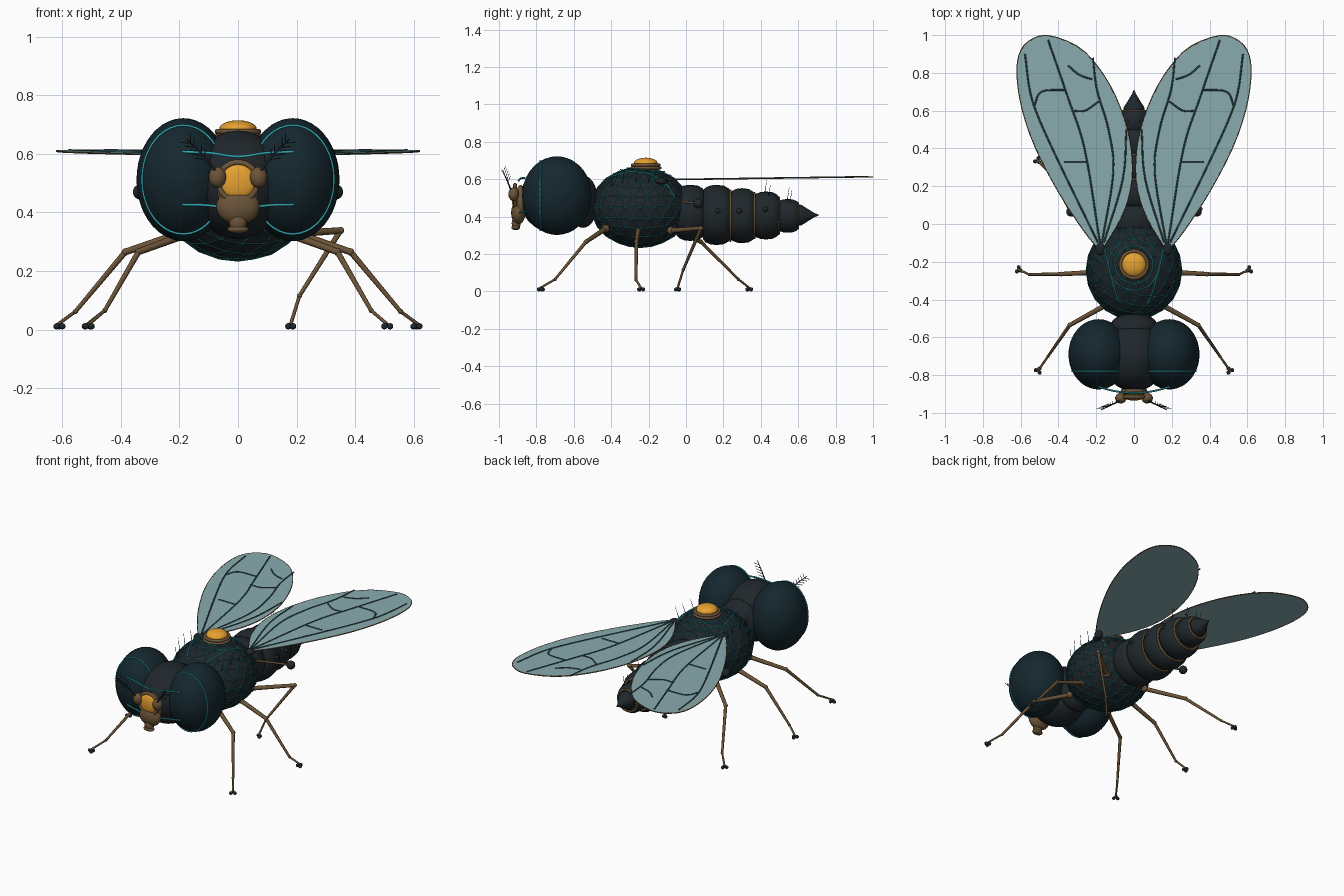
import bpy, bmesh, math
from mathutils import Vector, Matrix

if "Cube" in bpy.data.objects:
    bpy.data.objects.remove(bpy.data.objects["Cube"])


def material(name, r, g, b):
    m = bpy.data.materials.new(name)
    m.diffuse_color = (r, g, b, 1)
    m.use_nodes = True
    m.node_tree.nodes["Principled BSDF"].inputs["Base Color"].default_value = m.diffuse_color
    return m


SHELL = material("dark_shell", .014, .02, .024)
EYE = material("eye_teal", .007, .02, .027)
TEAL = material("bright_teal", .03, .4, .45)
NET = material("net_teal", .02, .22, .25)
GOLD = material("gold", .8, .36, .03)
BRONZE = material("bronze", .15, .09, .04)
WING = material("wing_film", .25, .41, .43)
VEIN = material("vein", .03, .09, .1)
SIDES = ((1, "right"), (-1, "left"))


def finish(name, bm, mat, smooth=True):
    me = bpy.data.meshes.new(name)
    bmesh.ops.recalc_face_normals(bm, faces=bm.faces[:])
    bm.to_mesh(me)
    bm.free()
    me.polygons.foreach_set("use_smooth", [smooth] * len(me.polygons))
    me.materials.append(mat)
    ob = bpy.data.objects.new(name, me)
    bpy.context.collection.objects.link(ob)
    return ob


def balls(name, items, mat, ico=0, smooth=True):
    """Ellipsoids given as (centre, radii) joined in one object."""
    bm = bmesh.new()
    for c, r in items:
        r = (r, r, r) if isinstance(r, (int, float)) else r
        m = Matrix.Translation(c) @ Matrix.Diagonal((*r, 1))
        if ico:
            bmesh.ops.create_icosphere(bm, subdivisions=ico, radius=1, matrix=m)
        else:
            bmesh.ops.create_uvsphere(bm, u_segments=24, v_segments=14, radius=1, matrix=m)
    return finish(name, bm, mat, smooth)


def tubes(name, paths, r, mat, closed=False, taper=1.0, res=1):
    """Round tubes along polylines; taper is the end radius factor."""
    cu = bpy.data.curves.new(name, 'CURVE')
    cu.dimensions = '3D'
    cu.bevel_depth = r
    cu.bevel_resolution = res
    cu.use_fill_caps = True
    for pts in paths:
        sp = cu.splines.new('POLY')
        sp.points.add(len(pts) - 1)
        for i, p in enumerate(pts):
            sp.points[i].co = (*p, 1)
            sp.points[i].radius = 1 + (taper - 1) * i / (len(pts) - 1)
        sp.use_cyclic_u = closed
    cu.materials.append(mat)
    ob = bpy.data.objects.new(name, cu)
    bpy.context.collection.objects.link(ob)
    bpy.ops.object.select_all(action='DESELECT')
    ob.select_set(True)
    bpy.context.view_layer.objects.active = ob
    bpy.ops.object.convert(target='MESH')


def loop(c, a, b, axis, n=40):
    """Closed ellipse of points, flat across the y or z axis."""
    out = []
    for i in range(n):
        t = 2 * math.pi * i / n
        u, v = a * math.cos(t), b * math.sin(t)
        out.append(Vector(c) + Vector((u, 0, v) if axis == 'y' else (u, v, 0)))
    return out


def smooth_path(pts, n=6):
    """Catmull-Rom resampling of a short path."""
    p = [Vector(q) for q in pts]
    p = [2 * p[0] - p[1]] + p + [2 * p[-1] - p[-2]]
    out = []
    for i in range(1, len(p) - 2):
        a, b, c, d = p[i - 1:i + 3]
        for k in range(n):
            t = k / n
            out.append(.5 * (2 * b + (c - a) * t + (2 * a - 5 * b + 4 * c - d) * t * t
                             + (3 * b - a - 3 * c + d) * t ** 3))
    return out + [p[-2]]


def back_z(x, y):
    """Height of the thorax surface."""
    return .45 + .215 * math.sqrt(max(0, 1 - (x / .253) ** 2 - ((y + .245) / .262) ** 2))


# thorax with its triangular net
TC, TR = (0, -.245, .45), (.253, .262, .215)
balls("thorax", [(TC, TR)], SHELL, 3, False)
net = balls("thorax_net", [(TC, [r + .001 for r in TR])], NET, 3, False)
w = net.modifiers.new("wire", 'WIREFRAME')
w.thickness = .004
w.offset = 0

# thorax stripes, rings and gem
tubes("thorax_stripes", [[(x, y, back_z(x, y) + .004) for x, y in
      [(s * (.07 + .1 * (k / 12) ** .7), -.42 + .36 * k / 12) for k in range(13)]]
      for s, _ in SIDES], .004, TEAL)
tubes("thorax_ring", [[(p.x, p.y, back_z(p.x, p.y) + .004)
      for p in loop((0, -.215, 0), r, r, 'z')] for r in (.1, .135)], .003, TEAL, True)
balls("gem_base", [((0, -.215, .66), (.085, .085, .018))], BRONZE)
tubes("gem_collar", [loop((0, -.215, .676), .071, .071, 'z')], .009, BRONZE, True, res=2)
balls("gem", [((0, -.215, .685), (.064, .064, .03))], GOLD)

# head and eyes
balls("head", [((0, -.695, .495), (.17, .193, .185)), ((0, -.55, .48), (.13, .08, .14))], SHELL)
for s, side in SIDES:
    balls(side + "_eye", [((s * .187, -.69, .512), (.16, .186, .21))], EYE, 4, False)
    tubes(side + "_eye_ring", [loop((s * .187, -.78, .512), .141, .186, 'y')], .004, TEAL, True)
tubes("brow_lines", [smooth_path([(-.19, -.862, z), (-.1, -.885, z - .003), (0, -.895, z - .016),
      (.1, -.885, z - .003), (.19, -.862, z)]) for z in (.607, .427)], .005, TEAL)

# face plate, gold disc and mouth
balls("face", [((0, -.885, .47), (.07, .03, .1)), ((0, -.897, .42), (.074, .038, .062))], BRONZE)
tubes("face_ring", [loop((0, -.914, .505), .066, .066, 'y')], .01, BRONZE, True, res=2)
balls("face_gem", [((0, -.915, .505), (.06, .018, .06))], GOLD)
balls("mouth", [((0, -.908, .365), (.03, .024, .035)), ((0, -.91, .342), (.036, .024, .014))], BRONZE)

# feathered antennae
for s, side in SIDES:
    balls(side + "_antenna_base", [((s * .07, -.922, .52), (.03, .028, .036))], BRONZE)
    a, b = Vector((s * .075, -.935, .54)), Vector((s * .175, -.985, .65))
    tubes(side + "_antenna", [[a, (a + b) / 2 + Vector((0, 0, .008)), b]], .005, SHELL, taper=.4)
    hairs = []
    for k in range(3, 8):
        q = a.lerp(b, k / 8)
        hairs += [[q, q + Vector((s * .035, 0, .004))], [q, q + Vector((0, .015, .035))]]
    tubes(side + "_antenna_hairs", hairs, .0016, SHELL)

# abdomen: bulging segments from (start, end, radius, height)
SEGS = [(-.05, .1, .15, .42), (.09, .24, .161, .409), (.235, .368, .147, .405),
        (.362, .497, .128, .406), (.49, .6, .09, .404)]
SHAPE = [(0, 0), (0, .8), (.1, .91), (.28, .98), (.5, 1), (.75, .97), (.92, .88), (1, .78), (1, 0)]
TAIL = [(0, 0), (0, 1), (.25, .95), (.5, .6), (.8, .2), (1, .01)]


def segment(name, y0, y1, r, z, shape):
    bm = bmesh.new()
    rings = []
    for t, k in shape:
        rings.append([bm.verts.new(p) for p in loop((0, y0 + (y1 - y0) * t, z),
                                                    max(r * k, 1e-4), max(r * k, 1e-4), 'y', 28)])
    for a, b in zip(rings, rings[1:]):
        for i in range(28):
            bm.faces.new((a[i], a[i - 1], b[i - 1], b[i]))
    finish(name, bm, SHELL)


for i, (y0, y1, r, z) in enumerate(SEGS):
    segment(f"abdomen_segment_{i + 1}", y0, y1, r, z, SHAPE)
segment("tail_tip", .585, .712, .058, .408, TAIL)
tubes("abdomen_bands", [loop((0, y, .405), r, r, 'y') for y, r in
      ((.238, .134), (.366, .12), (.495, .098), (.598, .068))], .0065, BRONZE, True)
balls("breathing_pores", [((s * x, y, z), .014) for s, _ in SIDES for x, y, z in
      ((.155, .17, .43), (.143, .285, .43), (.122, .425, .44))], SHELL)

# bristles on the back
tubes("bristles", [[(s * x, y, z), (s * x * 1.1, y + .012, z + .075)] for s, _ in SIDES for x, y, z in
      ((.04, .42, .52), (.07, .44, .5), (.03, .54, .48), (.05, .555, .47),
       (.16, -.4, .56), (.18, -.34, .58), (.19, -.27, .58), (.19, -.2, .58))], .0022, SHELL, taper=.3)

# wings with veins
OUT = [(.165, -.13), (.07, .03), (.02, .18), (.01, .33), (.035, .5), (.1, .68), (.19, .83), (.3, .94),
       (.46, .998), (.56, .965), (.61, .89), (.618, .77), (.59, .6), (.52, .4), (.4, .17), (.27, -.03),
       (.19, -.13)]
VEINS = [[(.19, -.1), (.39, .31), (.5, .55), (.55, .7), (.577, .9)],
         [(.18, -.1), (.26, .39), (.35, .67), (.455, .975)],
         [(.17, -.1), (.11, .27), (.135, .5), (.196, .71), (.217, .88)],
         [(.16, -.1), (.06, .235), (.04, .5)],
         [(.53, .62), (.49, .7), (.36, .71)], [(.35, .84), (.29, .79), (.22, .765)],
         [(.33, .6), (.26, .6), (.185, .65)], [(.37, .33), (.25, .33)]]


def lift(s, pts, dz=0.0):
    return [Vector((s * p[0], p[1], .594 + .016 * (p[1] + .13) / 1.13 + dz)) for p in pts]


for s, side in SIDES:
    edge = smooth_path(lift(s, OUT), 3)
    bm = bmesh.new()
    f = bm.faces.new([bm.verts.new(p) for p in edge])
    ext = bmesh.ops.extrude_face_region(bm, geom=[f], use_keep_orig=True)
    bmesh.ops.translate(bm, verts=[v for v in ext['geom'] if isinstance(v, bmesh.types.BMVert)],
                        vec=(0, 0, .004))
    finish(side + "_wing", bm, WING, False)
    tubes(side + "_wing_rim", [[p + Vector((0, 0, .002)) for p in edge]], .0032, BRONZE, True)
    tubes(side + "_wing_veins", [smooth_path(lift(s, v, .004)) for v in VEINS], .0045, VEIN)
    balls(side + "_wing_root", [((s * .178, -.13, .59), (.026, .035, .018))], SHELL)
    # balancing knobs behind the wings
    tubes(side + "_balancer_stalk", [[(s * .14, -.02, .48), (s * .33, .065, .47)]], .007, BRONZE)
    balls(side + "_balancer_knob", [((s * .333, .065, .47), .026)], SHELL)


# legs: hip, knee, ankle, foot
def leg(name, hip, knee, ankle, foot):
    h, k, a, f = map(Vector, (hip, knee, ankle, foot))
    tubes(name + "_thigh", [[h, k]], .014, BRONZE, taper=.8, res=2)
    tubes(name + "_shin", [[k, a]], .01, BRONZE, taper=.7, res=2)
    tubes(name + "_foot", [[a, f]], .006, BRONZE, res=2)
    balls(name + "_joints", [(h, .022), (k, .013), (a, .009)], BRONZE, 2)
    d = (f - a).normalized()
    side = Vector((-d.y, d.x, 0)).normalized() * .012
    balls(name + "_claws", [(Vector((q.x, q.y, .011)), .011) for q in (f + side, f - side, f - d * .02)],
          SHELL, 2)


for s, side in SIDES:
    leg(side + "_front_leg", (s * .15, -.43, .335), (s * .34, -.535, .265),
        (s * .455, -.7, .065), (s * .51, -.78, .018))
    leg(side + "_middle_leg", (s * .19, -.255, .33), (s * .385, -.265, .265),
        (s * .555, -.267, .062), (s * .615, -.24, .018))
leg("left_hind_leg", (-.15, -.08, .335), (-.34, .08, .265), (-.455, .28, .065), (-.515, .34, .018))
leg("right_hind_leg", (.15, -.08, .325), (.35, .08, .338), (.21, -.015, .115), (.18, -.045, .018))
